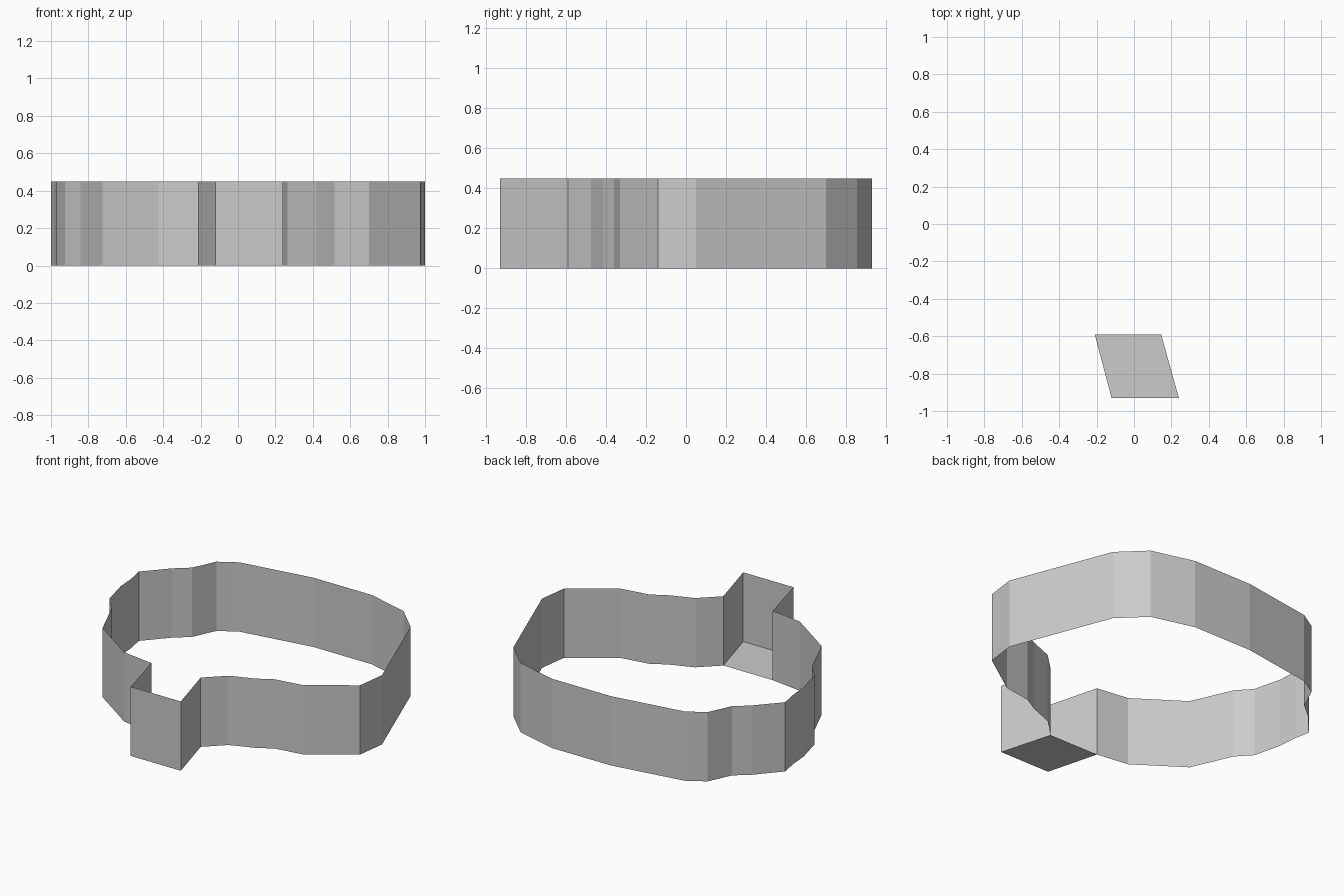
import bpy, bmesh

cube = bpy.data.objects.get("Cube")
if cube:
    bpy.data.objects.remove(cube)

HEIGHT = 0.45

grey = bpy.data.materials.new("light grey")
grey.use_nodes = True
colour = (0.6, 0.6, 0.6, 1)
grey.diffuse_color = colour
grey.node_tree.nodes["Principled BSDF"].inputs["Base Color"].default_value = colour


def make_object(name, bm):
    mesh = bpy.data.meshes.new(name)
    bm.to_mesh(mesh)
    bm.free()
    mesh.materials.append(grey)
    obj = bpy.data.objects.new(name, mesh)
    bpy.context.collection.objects.link(obj)


# Plan of the alcove that juts out at the front
alcove = [(-0.21, -0.59), (-0.12, -0.93), (0.24, -0.93), (0.145, -0.59)]

# Plan of the ring, from the alcove's +x side round the back to its -x side
ring = [(0.265, -0.475), (0.42, -0.415), (0.515, -0.36), (0.70, -0.33),
        (0.975, -0.14), (1.0, 0.05), (0.75, 0.70), (0.59, 0.855),
        (0.31, 0.93), (-0.11, 0.93), (-0.59, 0.855), (-0.705, 0.785),
        (-0.775, 0.635), (-0.865, 0.56), (-1.0, 0.41), (-0.98, 0.305),
        (-0.97, 0.18), (-0.925, 0.0), (-0.842, -0.09), (-0.725, -0.355),
        (-0.425, -0.56)]

# Thin wall: the closed outline extruded upward, open at top and bottom
bm = bmesh.new()
base = [bm.verts.new((x, y, 0)) for x, y in alcove + ring]
edges = [bm.edges.new((v, base[(i + 1) % len(base)])) for i, v in enumerate(base)]
raised = bmesh.ops.extrude_edge_only(bm, edges=edges)["geom"]
bmesh.ops.translate(bm, vec=(0, 0, HEIGHT),
                    verts=[g for g in raised if isinstance(g, bmesh.types.BMVert)])
bmesh.ops.recalc_face_normals(bm, faces=bm.faces)
# Outward normals: the front panel of the alcove must face the front
bm.normal_update()
front = min(bm.faces, key=lambda f: f.calc_center_median().y)
if front.normal.y > 0:
    bmesh.ops.reverse_faces(bm, faces=bm.faces)
make_object("outer_wall", bm)

# Floor of the alcove
bm = bmesh.new()
bm.faces.new([bm.verts.new((x, y, 0)) for x, y in alcove])
make_object("alcove_floor", bm)
